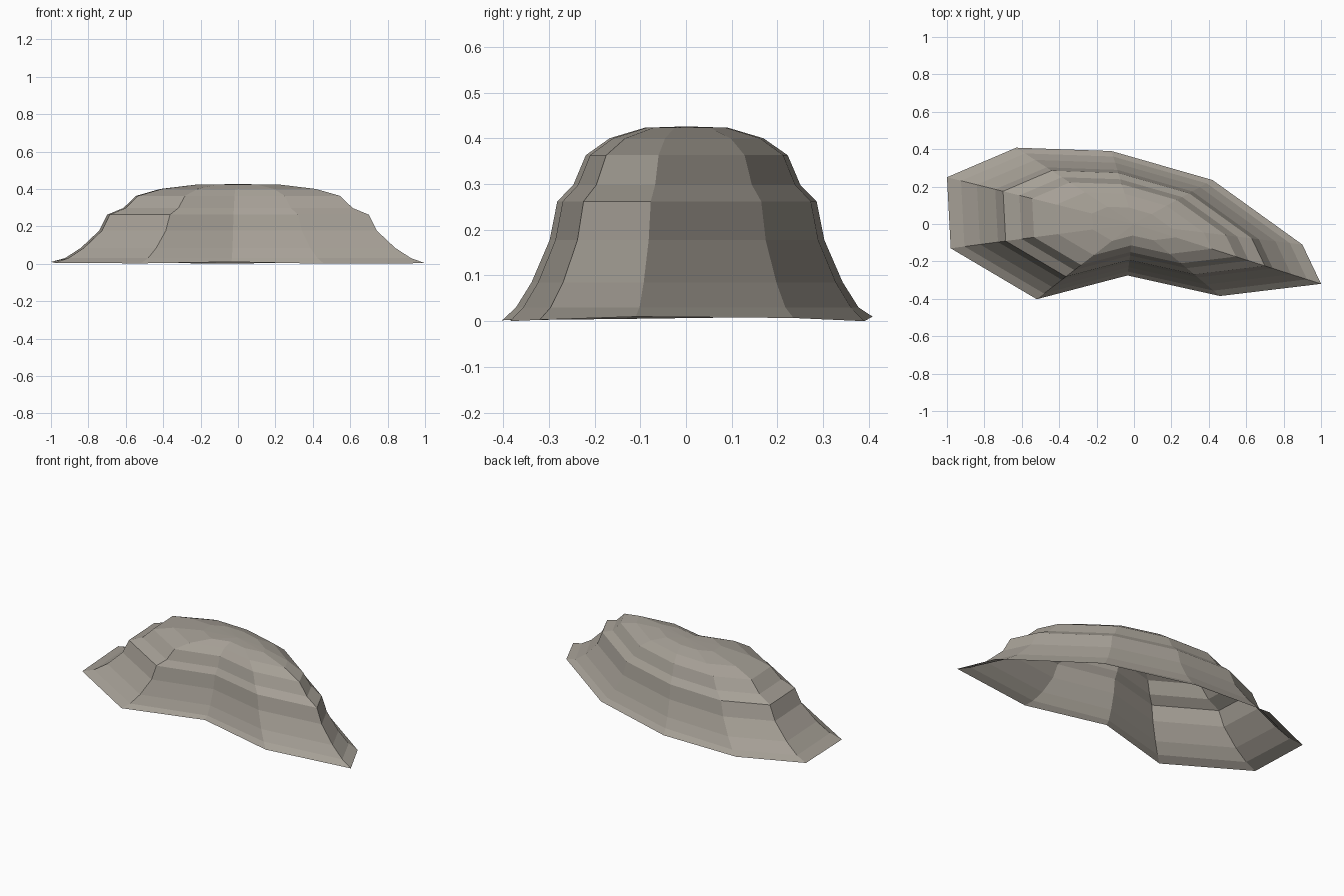
import bpy
import bmesh

if "Cube" in bpy.data.objects:
    bpy.data.objects.remove(bpy.data.objects["Cube"], do_unlink=True)

# Warm grey stone
stone = bpy.data.materials.new("warm grey stone")
stone.use_nodes = True
colour = (0.38, 0.35, 0.305, 1.0)
stone.diffuse_color = colour
stone.node_tree.nodes["Principled BSDF"].inputs["Base Color"].default_value = colour

# Footprint of the rock, counter-clockwise, with a slightly uneven rim height
footprint = [
    (1.0, -0.32, 0.003), (0.9, -0.11, 0.01), (0.42, 0.235, 0.007),
    (-0.12, 0.39, 0.0), (-0.63, 0.408, 0.01), (-1.0, 0.25, 0.01),
    (-0.98, -0.13, 0.005), (-0.52, -0.402, 0.002), (-0.035, -0.275, 0.01),
    (0.46, -0.385, 0.0),
]

# Stepped side profile: scale of the footprint and height of each ledge
ledges = [
    (0.925, 0.03), (0.84, 0.085), (0.742, 0.177), (0.70, 0.262),
    (0.613, 0.298), (0.545, 0.363), (0.415, 0.4), (0.225, 0.423),
]
TOP = 0.426


def build_rock():
    bm = bmesh.new()
    rings = [[bm.verts.new(p) for p in footprint]]
    for scale, height in ledges:
        rings.append([bm.verts.new((x * scale, y * scale, height))
                      for x, y, _ in footprint])
    count = len(footprint)
    # Walls between neighbouring ledges, open underneath
    for low, high in zip(rings, rings[1:]):
        for i in range(count):
            j = (i + 1) % count
            bm.faces.new((low[i], low[j], high[j], high[i]))
    # Flattened crown
    peak = bm.verts.new((0, 0, TOP))
    last = rings[-1]
    for i in range(count):
        bm.faces.new((last[i], last[(i + 1) % count], peak))
    mesh = bpy.data.meshes.new("rock_shell")
    bm.to_mesh(mesh)
    bm.free()
    mesh.materials.append(stone)
    rock = bpy.data.objects.new("rock_shell", mesh)
    bpy.context.collection.objects.link(rock)
    return rock


build_rock()
